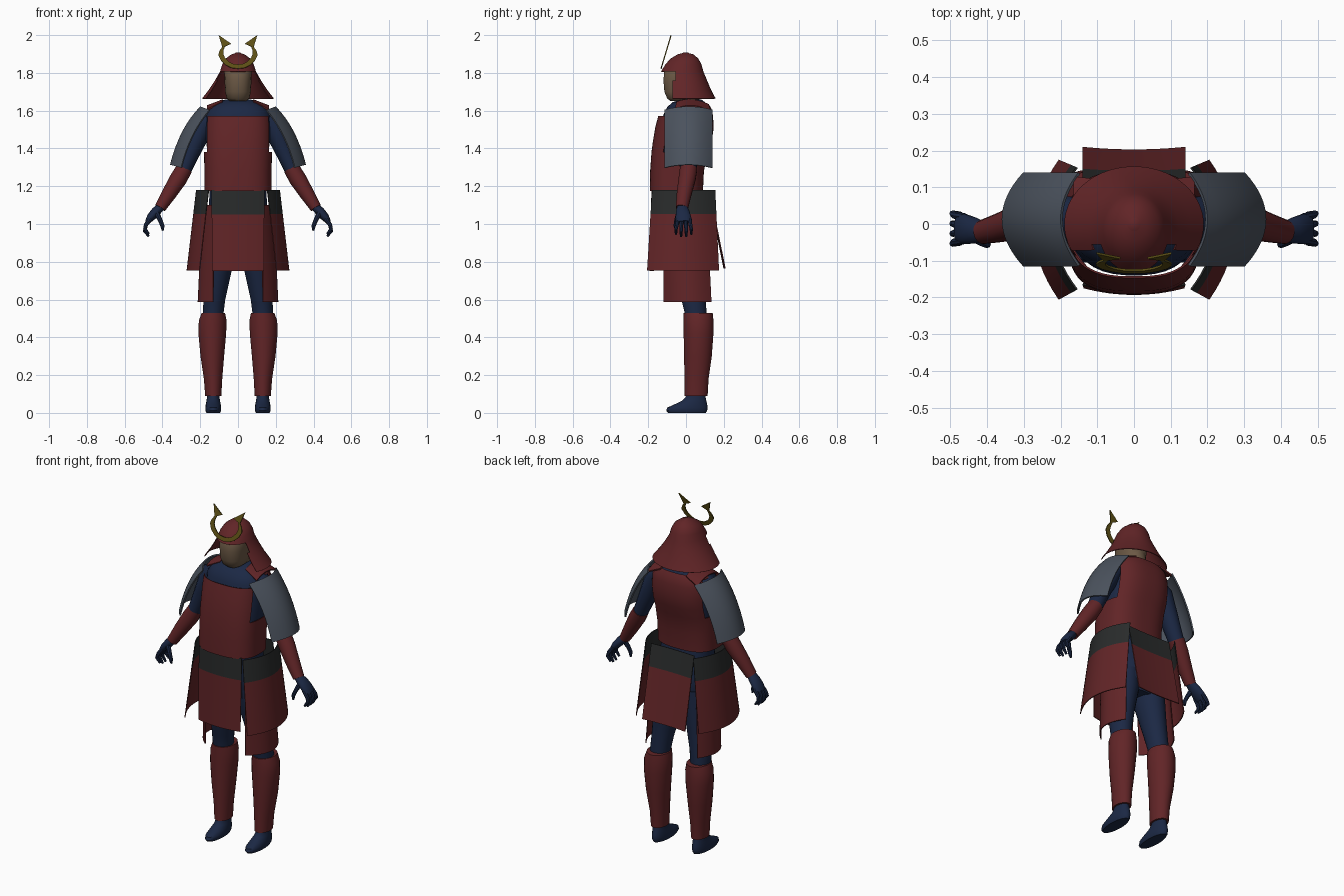
import bpy, bmesh, math
from mathutils import Vector

def material(name, rgb):
    m = bpy.data.materials.new(name)
    m.diffuse_color = (*rgb, 1)
    return m

RED = material("red_lacquer", (0.12, 0.018, 0.02))
NAVY = material("navy_cloth", (0.011, 0.021, 0.058))
STEEL = material("steel", (0.07, 0.085, 0.11))
BELT = material("dark_belt", (0.022, 0.024, 0.024))
GOLD = material("gold", (0.11, 0.08, 0.008))
SKIN = material("skin", (0.15, 0.1, 0.06))

def finish(name, bm, mat, thick=0):
    bmesh.ops.recalc_face_normals(bm, faces=bm.faces)
    if thick:
        bmesh.ops.solidify(bm, geom=bm.faces[:], thickness=thick)
        bmesh.ops.recalc_face_normals(bm, faces=bm.faces)
    me = bpy.data.meshes.new(name)
    bm.to_mesh(me)
    bm.free()
    me.materials.append(mat)
    ob = bpy.data.objects.new(name, me)
    bpy.context.collection.objects.link(ob)
    bpy.ops.object.select_all(action='DESELECT')
    ob.select_set(True)
    bpy.context.view_layer.objects.active = ob
    bpy.ops.object.shade_smooth_by_angle(angle=math.radians(40))
    return ob

def skin(name, rings, mat, closed=True, caps=True, drop=None, thick=0):
    """Join rows of points with quads; drop(centre) leaves openings."""
    bm = bmesh.new()
    vs = [[bm.verts.new(p) for p in r] for r in rings]
    n = len(rings[0])
    for a, b in zip(vs, vs[1:]):
        for i in range(n if closed else n - 1):
            j = (i + 1) % n
            f = bm.faces.new((a[i], a[j], b[j], b[i]))
            if drop and drop(f.calc_center_median()):
                bm.faces.remove(f)
    if closed and caps:
        bm.faces.new(vs[0])
        bm.faces.new(vs[-1])
    loose = [v for v in bm.verts if not v.link_faces]
    bmesh.ops.delete(bm, geom=loose, context='VERTS')
    return finish(name, bm, mat, thick)

def stack(name, levels, mat, n=24, e=2.0, **kw):
    """Level rings: (z, centre x, half width, front y, back y)."""
    def sup(t):
        return math.copysign(abs(t) ** (2 / e), t)
    rings = []
    for z, cx, rx, yf, yb in levels:
        rings.append([(cx + rx * sup(math.cos(a)), (yf + yb) / 2 + (yb - yf) / 2 * sup(math.sin(a)), z)
                      for a in (math.tau * (i + 0.5) / n for i in range(n))])
    return skin(name, rings, mat, **kw)

def tube(name, pts, mat, n=14):
    """Round limb along a path of (x, y, z, radius in xz, radius in y)."""
    c = [Vector(p[:3]) for p in pts]
    rings = []
    for i, p in enumerate(pts):
        t = (c[min(i + 1, len(c) - 1)] - c[max(i - 1, 0)]).normalized()
        v = (Vector((0, 1, 0)) - t * t.y).normalized()
        u = t.cross(v)
        rings.append([c[i] + u * p[3] * math.cos(a) + v * p[4] * math.sin(a)
                      for a in (math.tau * k / n for k in range(n))])
    return skin(name, rings, mat)

def blend(ps, t):
    """Smooth curve through 2 or 3 points."""
    if len(ps) == 2:
        return ps[0].lerp(ps[1], t)
    a, b, c = ps
    return a * (2 * t - 1) * (t - 1) + b * 4 * t * (1 - t) + c * t * (2 * t - 1)

def sheet(name, rows, mat, s=1, v0=0, v1=1, thick=0.005, nu=16, nv=8):
    """Curved plate through rows of three points."""
    rows = [[Vector((s * x, y, z)) for x, y, z in r] for r in rows]
    grid = [[blend([blend(r, i / nu) for r in rows], v0 + (v1 - v0) * j / nv)
             for i in range(nu + 1)] for j in range(nv + 1)]
    return skin(name, grid, mat, closed=False, thick=thick)

def skirt(name, rows, s=1):
    sheet(name + "_belt", rows, BELT, s, 0, 0.3, nv=3)
    sheet(name + "_skirt", rows, RED, s, 0.3, 1)

# Clothed torso and neck
stack("torso", [(0.84, 0, 0.10, -0.06, 0.09), (0.90, 0, 0.155, -0.10, 0.12), (1.02, 0, 0.16, -0.11, 0.12),
                (1.18, 0, 0.15, -0.13, 0.08), (1.35, 0, 0.16, -0.14, 0.09), (1.50, 0, 0.175, -0.135, 0.125),
                (1.58, 0, 0.172, -0.12, 0.12), (1.62, 0, 0.15, -0.10, 0.11), (1.645, 0, 0.11, -0.07, 0.10),
                (1.66, 0, 0.065, -0.03, 0.08)], NAVY, n=32, e=2.4)
stack("neck", [(1.62, 0, 0.055, -0.03, 0.08), (1.74, 0, 0.055, -0.05, 0.06)], SKIN)

# Head
stack("head", [(1.652, 0, 0.045, -0.085, 0.03), (1.665, 0, 0.061, -0.10, 0.05), (1.70, 0, 0.068, -0.115, 0.06),
               (1.76, 0, 0.072, -0.12, 0.07), (1.82, 0, 0.074, -0.115, 0.075), (1.87, 0, 0.05, -0.07, 0.05)],
      SKIN, e=2.4)

# Helmet with flared neck guard, open at the face
def face_opening(c):
    return c.z < 1.80 and abs(math.atan2(c.x, -(c.y + 0.01))) < math.radians(66)
stack("helmet", [(1.906, 0, 0.008, -0.012, 0.008), (1.898, 0, 0.035, -0.045, 0.04), (1.875, 0, 0.066, -0.083, 0.066),
                 (1.845, 0, 0.084, -0.109, 0.082), (1.808, 0, 0.095, -0.132, 0.092), (1.76, 0, 0.122, -0.142, 0.112),
                 (1.71, 0, 0.155, -0.152, 0.133), (1.665, 0, 0.19, -0.16, 0.157)],
      RED, n=48, drop=face_opening, caps=False, thick=0.004)
stack("helmet_knob", [(1.895, 0, 0.03, -0.035, 0.03), (1.907, 0, 0.012, -0.015, 0.012)], RED)

# Crescent crest with barbed tips, tilted back
outer = [(0, 1.823), (0.035, 1.827), (0.065, 1.842), (0.09, 1.866), (0.104, 1.895), (0.098, 1.918), (0.083, 1.938), (0.102, 2.0)]
inner = [(0, 1.845), (0.03, 1.849), (0.052, 1.862), (0.069, 1.88), (0.078, 1.9), (0.077, 1.92), (0.07, 1.94), (0.037, 1.955)]
def crest_side(line):
    pts = [(-x, z) for x, z in line[:0:-1]] + line
    return [(x, -0.136 + 0.3 * (z - 1.82), z) for x, z in pts]
skin("helmet_crest", [crest_side(outer), crest_side(inner)], GOLD, closed=False, thick=0.006)

# Breastplate with armholes, back rising to the collar
def armhole(c):
    return (c.z > 1.40 and abs(c.x) > 0.163) or (c.z > 1.575 and c.y < 0.03)
stack("breastplate", [(1.175, 0, 0.178, -0.192, 0.09), (1.28, 0, 0.178, -0.19, 0.095), (1.38, 0, 0.18, -0.183, 0.115),
                      (1.44, 0, 0.181, -0.175, 0.137), (1.51, 0, 0.181, -0.163, 0.147), (1.573, 0, 0.178, -0.147, 0.143),
                      (1.61, 0, 0.165, -0.12, 0.135), (1.635, 0, 0.14, -0.10, 0.12)],
      RED, n=56, e=2.7, drop=armhole, caps=False, thick=0.005)

# Waist plates: front and back
skirt("front", [[(-0.14, -0.165, 1.18), (0, -0.183, 1.18), (0.14, -0.165, 1.18)],
                [(-0.137, -0.175, 0.75), (0, -0.193, 0.75), (0.137, -0.175, 0.75)]])
skirt("back", [[(-0.14, 0.125, 1.18), (0, 0.12, 1.18), (0.14, 0.125, 1.18)],
               [(-0.14, 0.21, 0.765), (0, 0.203, 0.765), (0.14, 0.21, 0.765)]])

for side, s in (("left", 1), ("right", -1)):
    # Waist side plate, thigh plate, shoulder plate, shoulder strap
    skirt(side + "_side", [[(0.157, -0.18, 1.18), (0.222, -0.012, 1.18), (0.157, 0.155, 1.18)],
                           [(0.205, -0.206, 0.755), (0.272, -0.015, 0.755), (0.205, 0.175, 0.755)]], s)
    sheet(side + "_thigh_plate", [[(0.13, -0.12, 1.1), (0.19, 0, 1.1), (0.14, 0.11, 1.1)],
                                  [(0.132, -0.12, 0.587), (0.212, 0.0, 0.587), (0.17, 0.135, 0.587)]], RED, s)
    sheet(side + "_shoulder_plate", [[(0.152, -0.115, 1.605), (0.20, 0.013, 1.622), (0.152, 0.14, 1.605)],
                                     [(0.243, -0.115, 1.465), (0.295, 0.013, 1.49), (0.243, 0.14, 1.465)],
                                     [(0.302, -0.115, 1.298), (0.36, 0.013, 1.314), (0.302, 0.14, 1.298)]],
          STEEL, s, thick=0.008)
    sheet(side + "_shoulder_strap", [[(0.085, -0.05, 1.648), (0.08, 0.03, 1.66), (0.085, 0.12, 1.635)],
                                     [(0.165, -0.06, 1.608), (0.165, 0.03, 1.628), (0.165, 0.13, 1.60)]],
          RED, s, thick=0.008)

    # Arm and forearm guard
    tube(side + "_arm", [(s * x, y, z, a, b) for x, y, z, a, b in (
        (0.12, 0.012, 1.58, 0.05, 0.06), (0.18, 0.012, 1.53, 0.062, 0.065), (0.23, 0.012, 1.42, 0.05, 0.055),
        (0.285, 0.012, 1.29, 0.04, 0.045), (0.35, -0.005, 1.185, 0.036, 0.036), (0.415, -0.022, 1.085, 0.024, 0.027))], NAVY)
    tube(side + "_forearm_guard", [(s * x, y, z, a, b) for x, y, z, a, b in (
        (0.283, 0.014, 1.295, 0.043, 0.047), (0.315, 0.006, 1.24, 0.046, 0.046),
        (0.365, -0.01, 1.16, 0.039, 0.04), (0.412, -0.022, 1.085, 0.03, 0.033))], RED)

    # Hand with curled fingers and thumb
    tube(side + "_palm", [(s * x, y, z, a, b) for x, y, z, a, b in (
        (0.405, -0.022, 1.095, 0.022, 0.025), (0.435, -0.018, 1.065, 0.025, 0.036),
        (0.462, -0.014, 1.035, 0.022, 0.042), (0.48, -0.012, 1.01, 0.013, 0.037))], NAVY)
    for i in range(4):
        y, o = -0.044 + 0.021 * i, 0.006 * (i - 1.5)
        d = 0.012 if i in (0, 3) else 0
        tube(f"{side}_finger_{i + 1}", [(s * 0.462, y, 1.03, 0.012, 0.011), (s * 0.488, y + o / 2, 0.995, 0.011, 0.01),
                                        (s * 0.493, y + o, 0.962 + d, 0.01, 0.009),
                                        (s * 0.472, y + o, 0.934 + d, 0.006, 0.006)], NAVY, 8)
    tube(side + "_thumb", [(s * 0.432, -0.038, 1.06, 0.015, 0.014), (s * 0.412, -0.05, 1.02, 0.012, 0.012),
                           (s * 0.40, -0.055, 0.99, 0.011, 0.011), (s * 0.398, -0.052, 0.965, 0.006, 0.006)], NAVY, 8)

    # Leg, shin guard and foot
    stack(side + "_leg", [(z, s * x, r, f, b) for z, x, r, f, b in (
        (0.95, 0.085, 0.075, -0.09, 0.11), (0.84, 0.092, 0.08, -0.08, 0.11), (0.73, 0.108, 0.07, -0.055, 0.105),
        (0.60, 0.125, 0.058, -0.025, 0.105), (0.52, 0.132, 0.055, -0.005, 0.11), (0.08, 0.132, 0.03, 0.01, 0.1))], NAVY)
    stack(side + "_shin_guard", [(z, s * x, r, f, b) for z, x, r, f, b in (
        (0.53, 0.130, 0.062, -0.014, 0.142), (0.49, 0.134, 0.074, -0.014, 0.146), (0.42, 0.136, 0.074, -0.013, 0.146),
        (0.30, 0.136, 0.063, -0.011, 0.137), (0.18, 0.132, 0.049, -0.008, 0.12), (0.09, 0.131, 0.043, -0.008, 0.115))], RED)
    stack(side + "_foot", [(z, s * x, r, f, b) for z, x, r, f, b in (
        (0.0, 0.131, 0.036, -0.095, 0.105), (0.012, 0.131, 0.042, -0.106, 0.113), (0.028, 0.131, 0.042, -0.10, 0.115),
        (0.045, 0.131, 0.04, -0.062, 0.113), (0.065, 0.131, 0.036, -0.02, 0.108), (0.085, 0.131, 0.033, -0.002, 0.104),
        (0.12, 0.131, 0.032, 0.005, 0.102))], NAVY)
